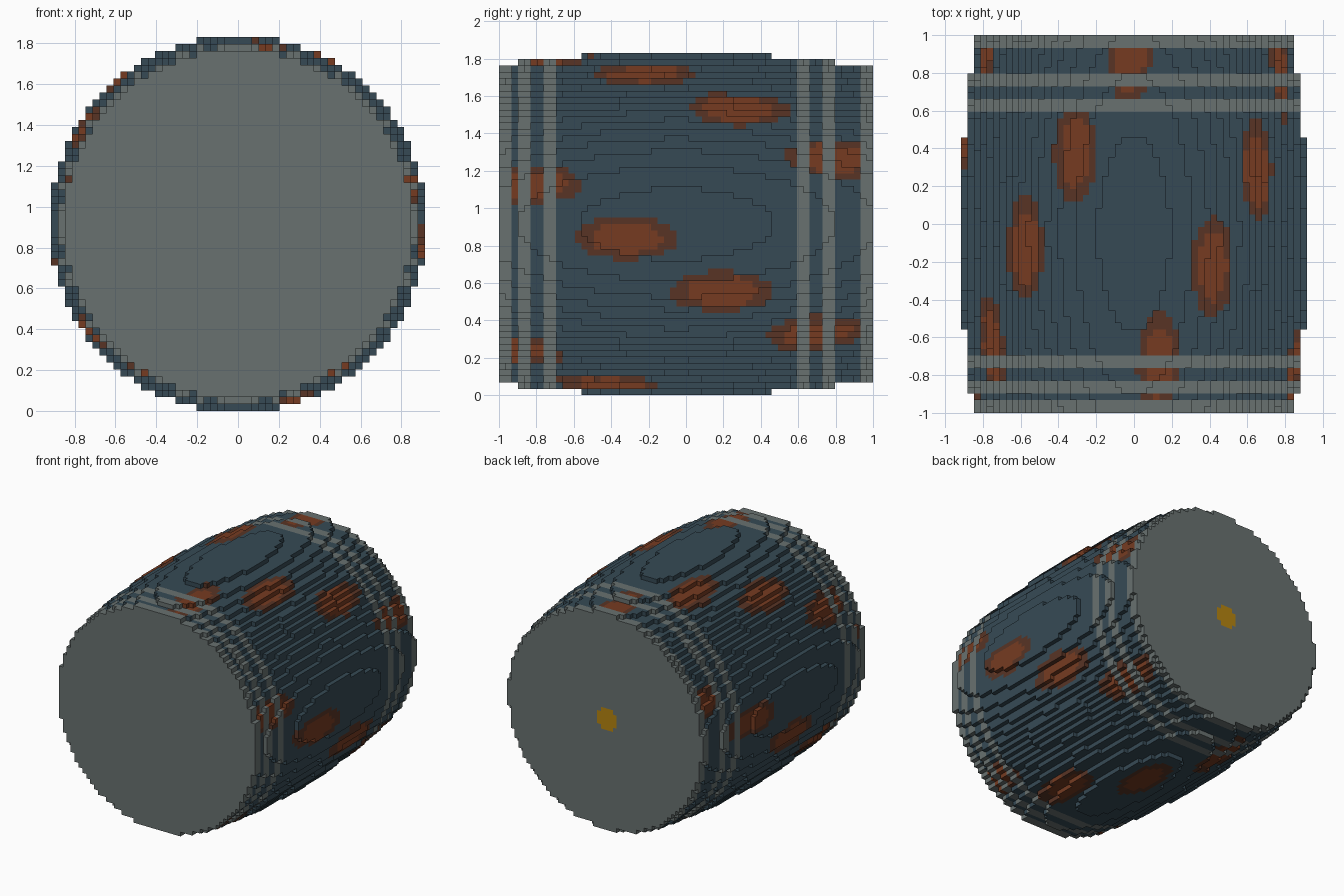
import bpy
import math

if "Cube" in bpy.data.objects:
    bpy.data.objects.remove(bpy.data.objects["Cube"], do_unlink=True)

# Block grid: 59 blocks long (y), 54 wide and high
LENGTH = 59
HALF = LENGTH // 2
RADIUS_CELLS = 27
S = 2.0 / LENGTH
Z_MID = RADIUS_CELLS * S


def make_material(name, rgb):
    lin = [((c / 255 + 0.055) / 1.055) ** 2.4 for c in rgb] + [1.0]
    m = bpy.data.materials.new(name)
    m.diffuse_color = lin
    m.use_nodes = True
    bsdf = m.node_tree.nodes["Principled BSDF"]
    bsdf.inputs["Base Color"].default_value = lin
    bsdf.inputs["Roughness"].default_value = 0.9
    return m


BLUE = make_material("slate_blue", (54, 74, 85))
GREY = make_material("hoop_grey", (104, 113, 112))
RUST = make_material("rust_orange", (118, 59, 33))
BROWN = make_material("rust_brown", (88, 52, 37))
GOLD = make_material("plug_gold", (181, 133, 16))

# Rust spots: slanted rows winding round the barrel, as (angle, y)
SPOTS = []
for row in range(5):
    for n in range(5):
        SPOTS.append((math.radians(-110 + 67.2 * row + 19 * n),
                      0.605 + 0.095 * row - 0.51 * n))

# Pairs of block rings that form the hoops and the end rims
HOOP_RINGS = {-29, -28, -26, -25, -22, -21, 18, 19, 22, 23, 28, 29}


def filled(x, y, z):
    """Bulging barrel, widest slightly ahead of the middle."""
    return abs(y) <= HALF and math.hypot(x, z) < 27.11 - 0.00256 * (y + 1.5) ** 2


def spot_distance(x, y, z):
    """Distance to the nearest spot centre, 1 at its outline."""
    angle = math.atan2(z, x)
    best = 9.0
    for a, sy in SPOTS:
        turn = (angle - a + math.pi) % math.tau - math.pi
        best = min(best, math.hypot(turn * 0.9 / 0.12, (y * S - sy) / 0.27))
    return best


def part_of(x, y, z):
    """Part name and material for one block."""
    if y == HALF and math.hypot(x + 0.5, z - 0.5) < 2.3:
        return "plug", GOLD
    if y in HOOP_RINGS:
        if abs(y) == HALF:
            return ("back_end" if y > 0 else "front_end"), GREY
        return "hoops", GREY
    d = spot_distance(x, y, z)
    return "staves", RUST if d < 0.7 else BROWN if d < 1.0 else BLUE


class Part:
    """Collects the exposed block sides of one part."""

    def __init__(self):
        self.index, self.faces, self.mats, self.face_mats = {}, [], [], []

    def add(self, corners, mat):
        if mat not in self.mats:
            self.mats.append(mat)
        self.faces.append([self.index.setdefault(c, len(self.index)) for c in corners])
        self.face_mats.append(self.mats.index(mat))

    def build(self, name):
        verts = [(x * S, y * S, z * S + Z_MID) for x, y, z in self.index]
        mesh = bpy.data.meshes.new(name)
        mesh.from_pydata(verts, [], self.faces)
        for m in self.mats:
            mesh.materials.append(m)
        mesh.polygons.foreach_set("material_index", self.face_mats)
        mesh.update()
        bpy.context.collection.objects.link(bpy.data.objects.new(name, mesh))


def side(cell, axis, sign):
    """Four corners of one block side, wound to face outward."""
    u, v = (axis + 1) % 3, (axis + 2) % 3
    loop = [(-1, -1), (1, -1), (1, 1), (-1, 1)]
    corners = []
    for a, b in loop if sign > 0 else reversed(loop):
        p = list(cell)
        p[axis] += sign * 0.5
        p[u] += a * 0.5
        p[v] += b * 0.5
        corners.append(tuple(p))
    return corners


# Keep only the sides of blocks that touch open air
parts = {}
cross = [i + 0.5 for i in range(-RADIUS_CELLS, RADIUS_CELLS)]
for y in range(-HALF, HALF + 1):
    for x in cross:
        for z in cross:
            if not filled(x, y, z):
                continue
            open_sides = []
            for axis in range(3):
                for sign in (-1, 1):
                    near = [x, y, z]
                    near[axis] += sign
                    if not filled(*near):
                        open_sides.append((axis, sign))
            if open_sides:
                name, mat = part_of(x, y, z)
                part = parts.setdefault(name, Part())
                for axis, sign in open_sides:
                    part.add(side((x, y, z), axis, sign), mat)

for name, part in parts.items():
    part.build(name)
